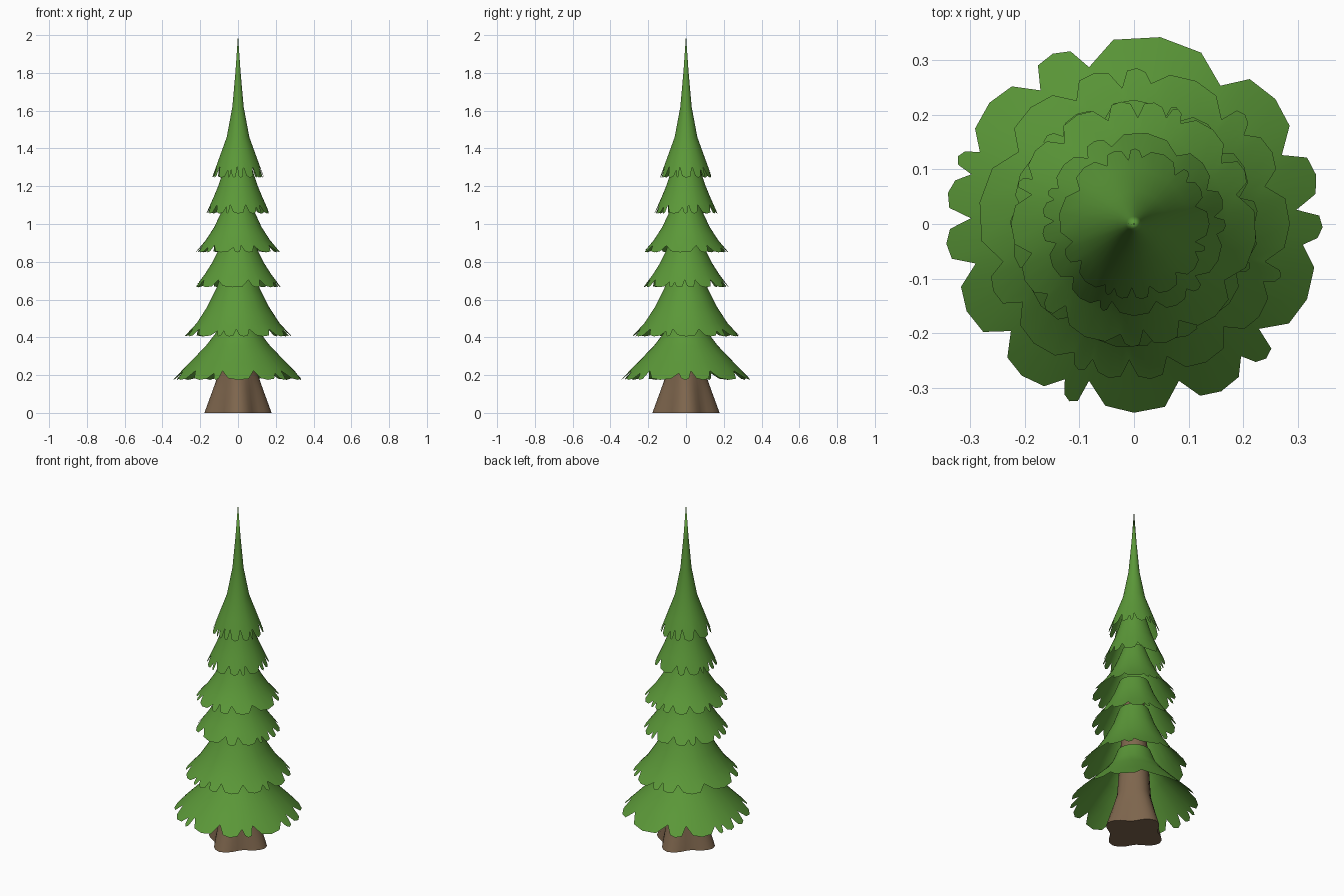
import bpy, bmesh, math

cube = bpy.data.objects.get("Cube")
if cube:
    bpy.data.objects.remove(cube, do_unlink=True)


def make_material(name, colour):
    mat = bpy.data.materials.new(name)
    mat.use_nodes = True
    mat.diffuse_color = colour
    mat.node_tree.nodes["Principled BSDF"].inputs["Base Color"].default_value = colour
    return mat


green = make_material("needle green", (0.105, 0.315, 0.04, 1))
brown = make_material("bark brown", (0.21, 0.133, 0.075, 1))


def loft(name, rings, mat, close_start=False, close_end=False):
    """Skin a list of equal-length point rings, from top to bottom."""
    bm = bmesh.new()
    rows = [[bm.verts.new(p) for p in ring] for ring in rings]
    n = len(rows[0])
    for a, b in zip(rows, rows[1:]):
        for i in range(n):
            j = (i + 1) % n
            bm.faces.new((a[i], b[i], b[j], a[j]))
    if close_start:
        bm.faces.new(rows[0])
    if close_end:
        bm.faces.new(rows[-1][::-1])
    bmesh.ops.remove_doubles(bm, verts=bm.verts, dist=0.0005)
    mesh = bpy.data.meshes.new(name)
    bm.to_mesh(mesh)
    bm.free()
    mesh.materials.append(mat)
    obj = bpy.data.objects.new(name, mesh)
    bpy.context.collection.objects.link(obj)
    bpy.ops.object.select_all(action='DESELECT')
    obj.select_set(True)
    bpy.context.view_layer.objects.active = obj
    bpy.ops.object.shade_smooth_by_angle(angle=math.radians(50))
    return obj


# Angles of the notches between the branch tips, in degrees
NOTCHES = [-40, -7, 5, 25, 58, 106, 125, 155, 163, 178, 194, 221, 246, 254, 286, 309]


def hem_pattern():
    """Angle and length (0 to 1 down the last profile step) of each hem point."""
    pattern = []
    for k, a in enumerate(NOTCHES):
        width = (NOTCHES[(k + 1) % len(NOTCHES)] - a) % 360
        notch = 0.45 if width > 15 else 0.6
        pattern.append((a, notch))
        pattern += [(a + width * f, t) for f, t in ((0.22, 0.9), (0.5, 1.0), (0.8, 0.93))]
    return pattern


def skirt(name, profile, turn):
    """A hollow flared tier of branches with a ragged hem."""
    pattern = hem_pattern()
    angles = [math.radians(a + turn) for a, _ in pattern]
    rings = [[(r * math.cos(a), r * math.sin(a), z) for a in angles] for r, z in profile[:-1]]
    (r0, z0), (r1, z1) = profile[-2:]
    hem = []
    for a, (_, t) in zip(angles, pattern):
        r = r0 + (r1 - r0) * t
        hem.append((r * math.cos(a), r * math.sin(a), z0 + (z1 - z0) * t))
    return loft(name, rings + [hem], green)


# Branch tiers, as (radius, height) from top to hem
TIERS = [
    ("bottom_branches", [(0.09, 0.5), (0.12, 0.42), (0.17, 0.355), (0.26, 0.262), (0.345, 0.175)], 0),
    ("lower_branches", [(0.08, 0.76), (0.115, 0.66), (0.165, 0.56), (0.22, 0.475), (0.285, 0.405)], 90),
    ("lower_middle_branches", [(0.08, 0.93), (0.11, 0.85), (0.14, 0.79), (0.175, 0.735), (0.227, 0.665)], 180),
    ("upper_middle_branches", [(0.06, 1.14), (0.09, 1.06), (0.125, 0.985), (0.17, 0.915), (0.225, 0.85)], 270),
    ("upper_branches", [(0.065, 1.33), (0.085, 1.26), (0.105, 1.2), (0.13, 1.14), (0.168, 1.055)], 0),
    ("crown", [(0.0, 2.0), (0.014, 1.8), (0.03, 1.62), (0.06, 1.46), (0.1, 1.35), (0.138, 1.245)], 90),
]
for name, profile, turn in TIERS:
    skirt(name, profile, turn)

# Trunk with four spreading roots at the base
trunk_rings = []
for r, z, lobe in [(0.05, 0.9, 0), (0.08, 0.4, 0), (0.095, 0.22, 0.004),
                   (0.122, 0.12, 0.012), (0.153, 0.0, 0.025)]:
    ring = []
    for i in range(32):
        a = math.tau * i / 32
        rad = r + lobe * math.cos(4 * a)
        ring.append((rad * math.cos(a), rad * math.sin(a), z))
    trunk_rings.append(ring)
loft("trunk", trunk_rings, brown, close_start=True, close_end=True)
